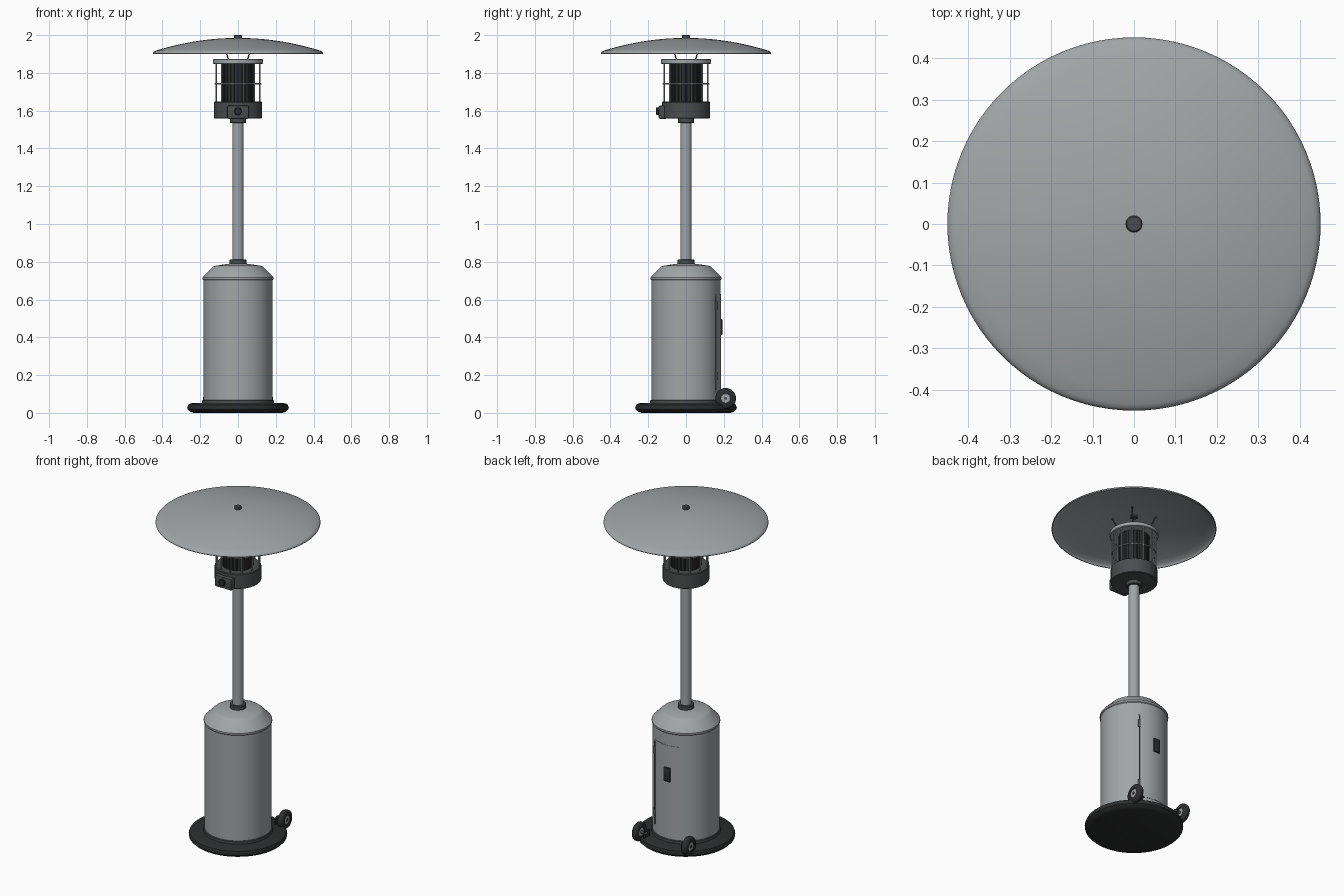
import bpy, bmesh, math
from mathutils import Vector

if "Cube" in bpy.data.objects:
    bpy.data.objects.remove(bpy.data.objects["Cube"])

def material(name, v):
    m = bpy.data.materials.new(name)
    m.diffuse_color = (v, v * 1.05, v * 1.07, 1)
    m.use_nodes = True
    m.node_tree.nodes["Principled BSDF"].inputs["Base Color"].default_value = m.diffuse_color
    return m

STEEL = material("steel", 0.36)
DARK = material("dark_metal", 0.07)
BLACK = material("rubber", 0.025)

def finish(name, bm, mat):
    bmesh.ops.recalc_face_normals(bm, faces=bm.faces)
    me = bpy.data.meshes.new(name)
    bm.to_mesh(me)
    bm.free()
    ob = bpy.data.objects.new(name, me)
    bpy.context.collection.objects.link(ob)
    me.materials.append(mat)
    bpy.ops.object.select_all(action='DESELECT')
    bpy.context.view_layer.objects.active = ob
    ob.select_set(True)
    bpy.ops.object.shade_smooth_by_angle(angle=math.radians(35))
    return ob

def lathe(name, profile, mat, n=64, closed=False):
    """Spin an (r, z) profile round the z axis."""
    bm = bmesh.new()
    vs = [bm.verts.new((r, 0, z)) for r, z in profile]
    pairs = list(zip(vs, vs[1:])) + ([(vs[-1], vs[0])] if closed else [])
    edges = [bm.edges.new(p) for p in pairs]
    bmesh.ops.spin(bm, geom=vs + edges, cent=(0, 0, 0), axis=(0, 0, 1),
                   angle=math.tau, steps=n, use_duplicate=False)
    bmesh.ops.remove_doubles(bm, verts=bm.verts, dist=1e-5)
    return finish(name, bm, mat)

def drum(name, r, z0, z1, mat, bev=0.003, n=64):
    return lathe(name, [(0, z0), (r - bev, z0), (r, z0 + bev), (r, z1 - bev),
                        (r - bev, z1), (0, z1)], mat, n)

def rod(name, a, b, r, mat, n=12):
    a, b = Vector(a), Vector(b)
    bm = bmesh.new()
    bmesh.ops.create_cone(bm, cap_ends=True, segments=n, radius1=r, radius2=r, depth=(b - a).length)
    ob = finish(name, bm, mat)
    ob.location = (a + b) / 2
    ob.rotation_euler = (b - a).to_track_quat('Z', 'Y').to_euler()
    return ob

def box(name, loc, size, mat, bev=0.004):
    bm = bmesh.new()
    bmesh.ops.create_cube(bm, size=1)
    bmesh.ops.scale(bm, vec=size, verts=bm.verts)
    bmesh.ops.bevel(bm, geom=bm.edges[:], offset=bev, segments=2, affect='EDGES', profile=0.5)
    ob = finish(name, bm, mat)
    ob.location = loc
    return ob

def ring(name, R, r, z, mat):
    return lathe(name, [(R + r * math.cos(t * math.tau / 10), z + r * math.sin(t * math.tau / 10))
                        for t in range(10)], mat, closed=True)

def polar(r, deg, z):
    a = math.radians(deg)
    return (r * math.cos(a), r * math.sin(a), z)

# Base and tank housing
lathe("base", [(0, 0), (0.235, 0), (0.255, 0.006), (0.267, 0.018), (0.269, 0.03),
               (0.264, 0.043), (0.25, 0.051), (0, 0.053)], BLACK)
drum("base_ring", 0.19, 0.048, 0.068, DARK)
drum("tank_housing", 0.183, 0.06, 0.71, STEEL)
lathe("housing_shoulder", [(0, 0.703), (0.184, 0.703), (0.187, 0.707), (0.187, 0.717), (0.182, 0.724),
                           (0.14, 0.767), (0.132, 0.774), (0.12, 0.779), (0.045, 0.79), (0, 0.79)], STEEL)

# Curved rear door
bm = bmesh.new()
N, half = 20, 31
cols = [[bm.verts.new(polar(r, 90 - half + 2 * half * i / N, z))
         for r, z in ((0.181, 0.11), (0.1848, 0.11), (0.1848, 0.63), (0.181, 0.63))] for i in range(N + 1)]
for c, d in zip(cols, cols[1:]):
    for k in range(4):
        bm.faces.new((c[k], c[(k + 1) % 4], d[(k + 1) % 4], d[k]))
bm.faces.new(cols[0])
bm.faces.new(cols[-1])
finish("rear_door", bm, STEEL)

# Door hinge and latch
rod("hinge_pin", polar(0.185, 59, 0.12), polar(0.185, 59, 0.62), 0.003, DARK)
for i, z in enumerate((0.195, 0.57)):
    rod(f"hinge_knuckle_{i}", polar(0.185, 59, z - 0.022), polar(0.185, 59, z + 0.022), 0.008, DARK)
box("door_latch", (-0.005, 0.185, 0.455), (0.042, 0.014, 0.085), BLACK)

# Rear wheels
for side, s in (("left", -1), ("right", 1)):
    tyre = lathe(f"{side}_wheel", [(0.026, -0.018), (0.044, -0.018), (0.052, -0.013), (0.055, -0.006),
                                   (0.055, 0.006), (0.052, 0.013), (0.044, 0.018), (0.026, 0.018)],
                 BLACK, 40, True)
    hub = drum(f"{side}_hub", 0.027, -0.015, 0.015, STEEL, n=32)
    for ob in (tyre, hub):
        ob.rotation_euler = (0, math.pi / 2, 0)
        ob.location = (s * 0.165, 0.21, 0.077)
    rod(f"{side}_axle", (s * 0.11, 0.21, 0.077), (s * 0.184, 0.21, 0.077), 0.008, DARK)
    box(f"{side}_wheel_bracket", (s * 0.125, 0.195, 0.066), (0.012, 0.05, 0.045), BLACK)

# Pole with collars
drum("lower_collar", 0.045, 0.785, 0.812, DARK, n=40)
rod("pole", (0, 0, 0.8), (0, 0, 1.56), 0.03, STEEL, 40)
drum("upper_collar", 0.043, 1.535, 1.562, DARK, n=40)

# Burner housing and emitter with ribs
drum("burner_housing", 0.127, 1.558, 1.648, DARK, 0.004)
drum("emitter", 0.082, 1.64, 1.86, BLACK, n=48)
for i in range(24):
    rod(f"emitter_rib_{i}", polar(0.082, i * 15, 1.648), polar(0.082, i * 15, 1.852), 0.004, BLACK, 6)

# Guard cage
for i in range(12):
    rod(f"cage_rod_{i}", polar(0.12, 15 + i * 30, 1.64), polar(0.12, 15 + i * 30, 1.86), 0.004, STEEL, 8)
ring("cage_ring", 0.12, 0.004, 1.742, STEEL)
drum("cage_top", 0.133, 1.848, 1.873, STEEL)

# Control box and knob
box("control_box", (0, -0.122, 1.592), (0.114, 0.046, 0.07), DARK, 0.008)
knob = drum("control_knob", 0.02, 0, 0.016, BLACK, n=32)
knob.rotation_euler = (math.pi / 2, 0, 0)
knob.location = (0, -0.143, 1.597)

# Reflector on struts, with top nut
for i in range(4):
    rod(f"reflector_strut_{i}", polar(0.07, 45 + i * 90, 1.868), polar(0.12, 45 + i * 90, 1.974), 0.004, DARK, 8)
dome = [(0.435 * k / 12, 1.985 - 0.067 * (k / 12) ** 2) for k in range(13)]
lip = [(0.444, 1.913), (0.449, 1.907), (0.45, 1.902), (0.448, 1.899), (0.445, 1.9), (0.442, 1.906)]
lathe("reflector", dome + lip + [(r, z - 0.005) for r, z in dome[::-1]], STEEL, 96)
drum("reflector_nut", 0.02, 1.97, 2.0, DARK, n=32)
